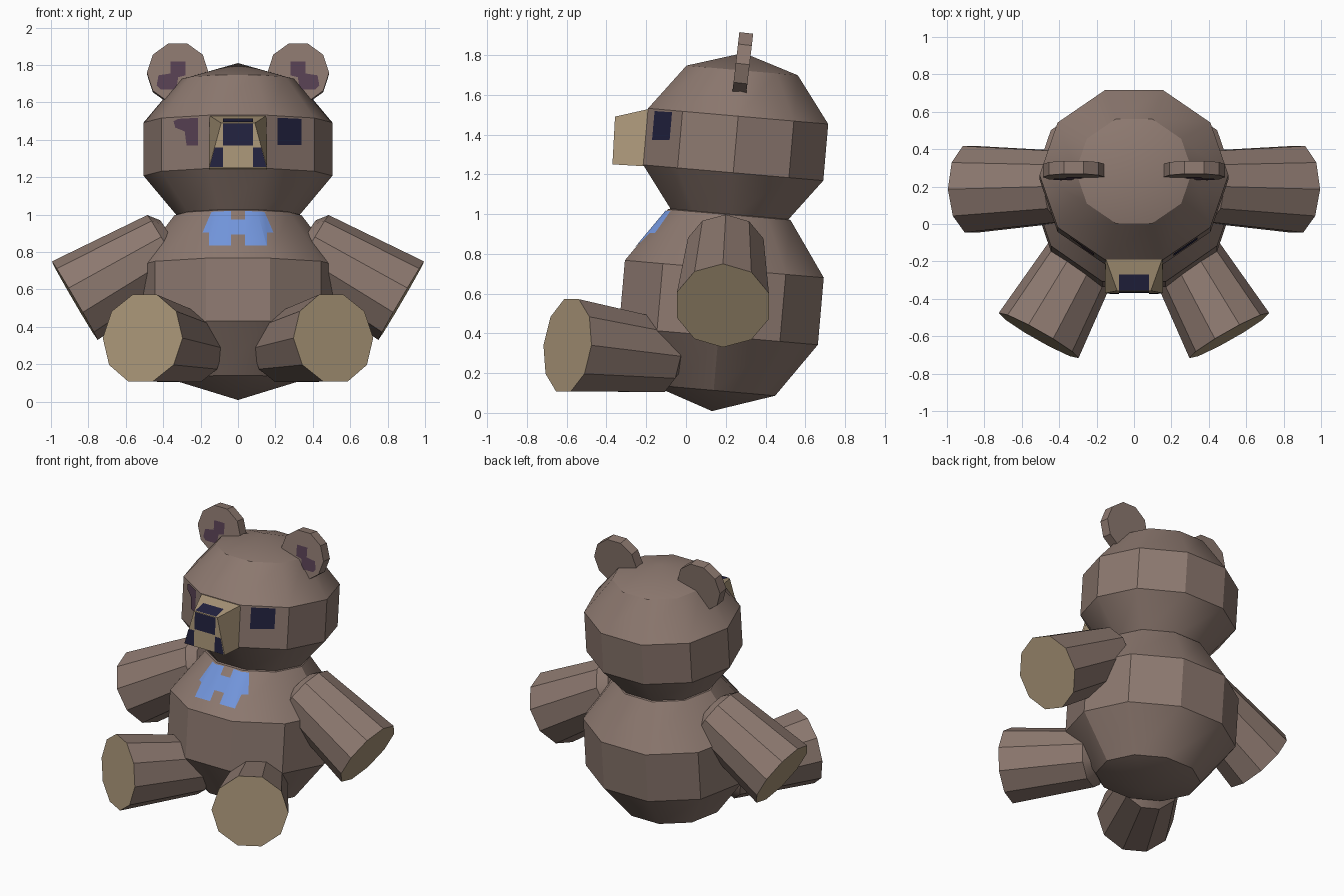
import bpy, bmesh, math
from mathutils import Vector, Matrix
from mathutils.bvhtree import BVHTree

if "Cube" in bpy.data.objects:
    bpy.data.objects.remove(bpy.data.objects["Cube"])


def material(name, r, g, b):
    m = bpy.data.materials.new(name)
    m.use_nodes = True
    m.diffuse_color = (r, g, b, 1)
    m.node_tree.nodes["Principled BSDF"].inputs["Base Color"].default_value = (r, g, b, 1)
    return m


fur = material("brown fur", .265, .19, .16)
pad = material("beige pad", .40, .305, .19)
navy = material("dark navy", .016, .016, .05)
plum = material("dull plum", .095, .052, .085)
blue = material("bow blue", .17, .305, .72)
trees = {}


def finish(name, bm, mats):
    """Store a mesh as an object, shade it and keep a ray-cast tree of it."""
    mesh = bpy.data.meshes.new(name)
    bm.to_mesh(mesh)
    bm.free()
    obj = bpy.data.objects.new(name, mesh)
    bpy.context.collection.objects.link(obj)
    for m in mats:
        mesh.materials.append(m)
    bpy.ops.object.select_all(action='DESELECT')
    obj.select_set(True)
    bpy.context.view_layer.objects.active = obj
    bpy.ops.object.shade_smooth_by_angle(angle=math.radians(30))
    trees[name] = BVHTree.FromPolygons([v.co.copy() for v in mesh.vertices],
                                       [list(p.vertices) for p in mesh.polygons])
    return obj


def frame(origin, z, x):
    """Matrix whose z axis is the part's axis and whose x axis leans towards x."""
    z = Vector(z).normalized()
    x = Vector(x)
    x = (x - z * x.dot(z)).normalized()
    rot = Matrix((x, z.cross(x), z)).transposed().to_4x4()
    return Matrix.Translation(origin) @ rot


def lathe(name, profile, matrix, end_mat=None, sides=10):
    """Turn (radius, height) pairs into a ten-sided solid; end_mat colours the last cap."""
    bm = bmesh.new()
    rings = []
    for r, h in profile:
        turns = range(sides if r > 0 else 1)
        rings.append([bm.verts.new((r * math.cos(math.tau * i / sides),
                                    r * math.sin(math.tau * i / sides), h)) for i in turns])
    for a, b in zip(rings, rings[1:]):
        for i in range(sides):
            j = (i + 1) % sides
            quad = [a[i % len(a)], a[j % len(a)], b[j % len(b)], b[i % len(b)]]
            bm.faces.new(list(dict.fromkeys(quad)))
    for ring in (rings[0], rings[-1]):
        if len(ring) > 1:
            cap = bm.faces.new(ring)
    if end_mat:
        cap.material_index = 1
    bm.transform(matrix)
    bmesh.ops.recalc_face_normals(bm, faces=bm.faces)
    return finish(name, bm, [fur, end_mat] if end_mat else [fur])


def ball(name, centre, rx, ry, rz):
    """Five-band ball leaning slightly backwards."""
    steps = [math.pi * k / 5 for k in range(6)]
    profile = [(0 if k in (0, 5) else math.sin(a), -math.cos(a)) for k, a in enumerate(steps)]
    lean = Matrix.Rotation(math.radians(-5), 4, 'X')
    return lathe(name, profile, Matrix.Translation(centre) @ lean @ Matrix.Diagonal((rx, ry, rz, 1)))


def plate(name, target, points, mat, down=False, creases=()):
    """Thin painted patch: a flat outline dropped onto the target, split along creases."""
    ray = Vector((0, 0, -1)) if down else Vector((0, 1, 0))
    bm = bmesh.new()
    bm.faces.new([bm.verts.new((u, v, 3) if down else (u, -3, v)) for u, v in points])
    for (x1, z1), (x2, z2) in creases:
        bmesh.ops.bisect_plane(bm, geom=bm.verts[:] + bm.edges[:] + bm.faces[:],
                               plane_co=(x1, 0, z1), plane_no=(z2 - z1, 0, x1 - x2))
    for v in bm.verts:
        hit = trees[target].ray_cast(v.co, ray)[0]
        if hit:
            v.co = hit - ray * .005
    bm.normal_update()
    for f in bm.faces:
        if f.normal.dot(ray) > 0:
            f.normal_flip()
    return finish(name, bm, [mat])


# Torso and head
ball("torso", (0, .178, .555), .578, .555, .548)
ball("head", (0, .25, 1.35), .531, .478 / .951, .462)

# Muzzle, a tapered block on the front facet of the head
bm = bmesh.new()
corners = [(.155, -.37, 1.25), (.09, -.357, 1.49), (.153, -.18, 1.53), (.155, -.2, 1.24)]
right = [bm.verts.new((-x, y, z)) for x, y, z in corners]
left = [bm.verts.new(c) for c in corners]
bm.faces.new(right)
bm.faces.new(left)
for i in range(4):
    j = (i + 1) % 4
    bm.faces.new((right[i], right[j], left[j], left[i]))
bmesh.ops.recalc_face_normals(bm, faces=bm.faces)
finish("muzzle", bm, [pad])

# Arms, legs and ears
for side, s in (("left", 1), ("right", -1)):
    lathe(side + "_arm", [(.14, -.046), (.2, 0), (.243, .566)],
          frame((.384 * s, .2, .825), (.864 * s, -.025, -.504), (.504 * s, 0, .864)), pad)
    lathe(side + "_leg", [(.13, -.05), (.19, 0), (.245, .55)],
          frame((.24 * s, -.12, .285), (.49 * s, -.865, .1), (.87 * s, .49, 0)), pad)
    lathe(side + "_ear", [(.165, -.035), (.165, .035)],
          frame((.322 * s, .285, 1.755), (0, -.99, .115), (1, 0, 0)))

    # Inner ear patch and mouth corner
    inner = [(.28, 1.82), (.36, 1.82), (.36, 1.755), (.425, 1.745), (.435, 1.69), (.415, 1.67),
             (.33, 1.67), (.32, 1.735), (.28, 1.745)]
    plate(side + "_inner_ear", side + "_ear", [(x * s, z) for x, z in inner], plum)
    corner = [(.08, 1.255), (.152, 1.255), (.124, 1.36), (.08, 1.36)]
    plate(side + "_mouth_corner", "muzzle", [(x * s, z) for x, z in corner], navy)

# Nose, on the front and top of the muzzle
plate("nose_front", "muzzle", [(-.08, 1.37), (.08, 1.37), (.08, 1.488), (-.08, 1.488)], navy)
plate("nose_top", "muzzle", [(-.08, -.356), (.08, -.356), (.08, -.27), (-.08, -.27)], navy, down=True)

# Left eye and the worn patch where the right eye is missing
plate("left_eye", "head", [(.212, 1.372), (.34, 1.372), (.34, 1.512), (.212, 1.518)], navy)
plate("right_eye_patch", "head", [(-.32, 1.512), (-.215, 1.518), (-.215, 1.37), (-.275, 1.37),
                                  (-.285, 1.445), (-.335, 1.465), (-.345, 1.5)], plum)

# Bow on the chest, folded over the facet edges
half = [(.037, .973), (.037, 1.02), (.142, 1.015), (.19, .904), (.155, .904), (.155, .834),
        (.037, .834), (.037, .893)]
bow = half + [(-x, z) for x, z in reversed(half)]
plate("bow", "torso", bow, blue,
      creases=[((.1, 1.03), (.17, .77)), ((-.1, 1.03), (-.17, .77))])
